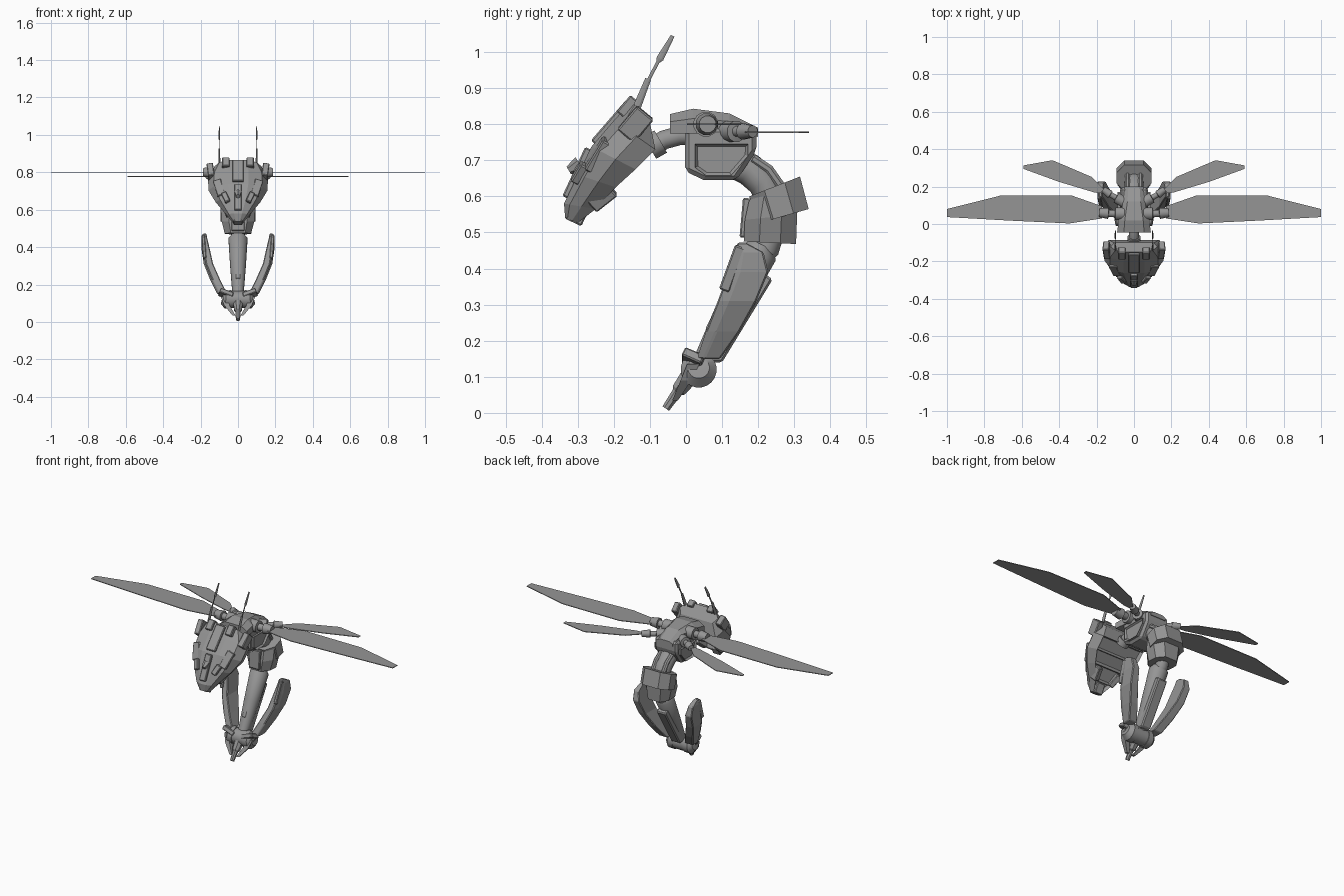
import bpy, bmesh, math
from mathutils import Vector

if "Cube" in bpy.data.objects:
    bpy.data.objects.remove(bpy.data.objects["Cube"])

grey = bpy.data.materials.new("mid grey")
grey.diffuse_color = (0.30, 0.30, 0.30, 1)
grey.use_nodes = True
grey.node_tree.nodes["Principled BSDF"].inputs["Base Color"].default_value = grey.diffuse_color


def make(name, verts, faces, bevel=0, smooth=False):
    me = bpy.data.meshes.new(name)
    me.from_pydata([tuple(v) for v in verts], [], faces)
    bm = bmesh.new()
    bm.from_mesh(me)
    bmesh.ops.recalc_face_normals(bm, faces=bm.faces)
    bm.to_mesh(me)
    bm.free()
    me.materials.append(grey)
    ob = bpy.data.objects.new(name, me)
    bpy.context.collection.objects.link(ob)
    if bevel:
        m = ob.modifiers.new("bevel", 'BEVEL')
        m.width, m.segments, m.limit_method = bevel, 1, 'ANGLE'
    if smooth:
        bpy.context.view_layer.objects.active = ob
        ob.select_set(True)
        bpy.ops.object.shade_smooth_by_angle(angle=math.radians(40))
        ob.select_set(False)
    return ob


def loft(name, loops, **kw):
    """Skin a row of equal closed loops and cap both ends."""
    n, verts = len(loops[0]), [v for lp in loops for v in lp]
    faces = [(i * n + j, i * n + (j + 1) % n, (i + 1) * n + (j + 1) % n, (i + 1) * n + j)
             for i in range(len(loops) - 1) for j in range(n)]
    faces += [tuple(range(n)), tuple(range(len(verts) - n, len(verts)))]
    return make(name, verts, faces, **kw)


def slab(name, prof, x0, x1, **kw):
    """Side outline (y, z) extruded from x0 to x1."""
    return loft(name, [[(x, y, z) for y, z in prof] for x in (x0, x1)], **kw)


def tube(name, pts, radii, sides=16, flat=1.0, **kw):
    """Round bar through points; flat scales its width across x."""
    pts, loops = [Vector(p) for p in pts], []
    for i, p in enumerate(pts):
        d = (pts[min(i + 1, len(pts) - 1)] - pts[max(i - 1, 0)]).normalized()
        ref = Vector((1, 0, 0)) if abs(d.x) < 0.8 else Vector((0, 0, 1))
        u = (ref - d * ref.dot(d)).normalized()
        w = d.cross(u)
        loops.append([p + radii[i] * (flat * math.cos(a) * u + math.sin(a) * w)
                      for a in [(k + 0.5) * 2 * math.pi / sides for k in range(sides)]])
    return loft(name, loops, smooth=sides > 8, **kw)


def box(name, c, size, tilt=0, roll=0, bevel=0.004):
    hx, hy, hz = (s / 2 for s in size)
    ob = loft(name, [[(-hx, -hy, z), (hx, -hy, z), (hx, hy, z), (-hx, hy, z)] for z in (-hz, hz)], bevel=bevel)
    ob.location = c
    ob.rotation_euler = (math.radians(tilt), math.radians(roll), 0)
    return ob


def inset(ob, test, width, depth):
    bm = bmesh.new()
    bm.from_mesh(ob.data)
    fs = [f for f in bm.faces if test(f)]
    bmesh.ops.inset_individual(bm, faces=fs, thickness=width, depth=-depth)
    bm.to_mesh(ob.data)
    bm.free()


# Head: wedge mask, stations give front (y, z), back (y, z) and half width
stations = [(-.15, .865, -.10, .805, .125), (-.20, .81, -.085, .73, .16),
            (-.262, .738, -.14, .675, .158), (-.30, .66, -.195, .625, .12),
            (-.338, .58, -.25, .565, .062), (-.335, .54, -.30, .527, .03)]
section = [(.35, 0), (.8, .18), (1, .55), (.85, 1)]
loops = []
for fy, fz, by, bz, w in stations:
    half = [(k * w, fy + t * (by - fy), fz + t * (bz - fz)) for k, t in section]
    loops.append(half + [(-x, y, z) for x, y, z in reversed(half)])
head = loft("head", loops)
inset(head, lambda f: f.normal.y > .3 and f.normal.z < 0, .012, .02)
box("head_crest", (0, -.207, .805), (.06, .02, .15), -41)
box("face_plate", (0, -.302, .665), (.04, .02, .15), -25)
tube("face_gem", [(0, -.295, .69), (0, -.325, .672)], [.022, .012], 6)
box("chin", (0, -.30, .555), (.05, .05, .06), -25)

for s, side in ((1, "right"), (-1, "left")):
    # Head armour and feelers
    box(side + "_brow_block", (s * .145, -.14, .80), (.035, .06, .085), -40, s * 8)
    box(side + "_crown_tab", (s * .065, -.158, .845), (.04, .04, .06), -40)
    box(side + "_cheek_plate", (s * .10, -.245, .715), (.045, .025, .10), -30, s * 18)
    box(side + "_eye", (s * .065, -.295, .665), (.03, .025, .06), -28, s * 25)
    box(side + "_jaw", (s * .062, -.235, .60), (.03, .05, .075), -50, s * 20)
    tube(side + "_feeler_base", [(s * .1, -.135, .85), (s * .1, -.105, .925)], [.012, .009], 8, .5)
    tube(side + "_feeler", [(s * .1, -.108, .915), (s * .1, -.078, .972), (s * .1, -.072, .982), (s * .1, -.037, 1.045)],
         [.005, .005, .011, .006], 8, .4)

    # Wing sockets
    tube(side + "_front_socket", [(s * .05, .055, .80), (s * .10, .055, .80), (s * .102, .055, .80), (s * .135, .057, .80),
                                  (s * .137, .057, .80), (s * .185, .06, .80)], [.035, .035, .02, .02, .031, .024], 12)
    tube(side + "_rear_socket", [(s * .05, .115, .78), (s * .095, .14, .78), (s * .097, .141, .78), (s * .125, .157, .78),
                                 (s * .127, .158, .78), (s * .165, .185, .78)], [.03, .03, .015, .015, .023, .017], 12)
    # Wings: thin flat blades
    fore = [(.17, .095), (.335, .153), (.71, .153), (1, .08), (1, .037), (.66, .018), (.345, .003), (.17, .03)]
    hind = [(.135, .16), (.227, .252), (.436, .341), (.592, .313), (.592, .295), (.40, .225), (.21, .168)]
    for nm, outline, z in (("_front_wing", fore, .80), ("_rear_wing", hind, .778)):
        loft(side + nm, [[(s * x, y, z + h) for x, y in outline] for h in (-.002, .002)])

    # Chest side panel: raised rim round a sunken face
    rim = [(.025, .745), (.025, .68), (.055, .658), (.125, .658), (.172, .712), (.172, .745)]
    panel = slab(side + "_chest_panel", rim, s * .06, s * .087)
    inset(panel, lambda f: f.normal.x * s > .9, .009, .01)

    # Tail shields: curved blades, (x, x half, front y, back y, z)
    blade = [(.179, .010, .143, .165, .472), (.180, .016, .137, .215, .445), (.173, .022, .118, .228, .39),
             (.158, .025, .088, .195, .31), (.122, .027, .055, .148, .225), (.085, .027, .03, .095, .15)]
    loft(side + "_tail_shield", [[(s * (x - h), a, z), (s * (x + h * .5), a, z), (s * (x + h), a + .3 * (b - a), z),
                                  (s * (x + h), b, z), (s * (x - h), b, z)] for x, h, a, b, z in blade], bevel=.004)
    box(side + "_shield_ridge", (s * .182, .128, .40), (.018, .03, .13), -20, s * 4)
    # Tail hub caps and stinger prongs
    tube(side + "_hub_cap", [(s * .035, .035, .12), (s * .065, .035, .12), (s * .085, .035, .125)], [.05, .05, .03], 20)
    box(side + "_hub_bracket", (s * .065, .02, .148), (.075, .06, .026), -25, -s * 20)
    loft(side + "_prong", [[(s * (x - h), y - h, z), (s * (x + h), y - h, z), (s * (x + h), y + h, z), (s * (x - h), y + h, z)]
                           for x, h, y, z in ((.075, .017, .02, .135), (.06, .015, .0, .09), (.022, .008, -.03, .035))])
    # Rails along the curved waist
    tube(side + "_waist_rail", [(s * .035, .185, .705), (s * .035, .23, .675), (s * .035, .265, .625)], [.014] * 3, 8)

# Neck with collar
tube("neck", [(-.10, .735, .0)] and [(0, -.10, .735), (0, -.06, .757), (0, -.02, .768), (0, .02, .77)], [.027] * 4)
tube("neck_collar", [(0, -.10, .735), (0, -.07, .752)], [.036, .036])

# Chest: faceted body under a tapered back plate
slab("chest", [(-.003, .79), (-.003, .67), (.05, .645), (.14, .645), (.195, .725), (.195, .79)], -.075, .075, bevel=.012)
back = [(-.045, .775, .828, .09), (.02, .775, .843, .082), (.12, .775, .83, .058), (.20, .765, .79, .05)]
loft("back_plate", [[(-w, y, lo), (w, y, lo), (w, y, lo + .6 * (hi - lo)), (w * .6, y, hi), (-w * .6, y, hi),
                     (-w, y, lo + .6 * (hi - lo))] for y, lo, hi, w in back])

# Curved waist
tube("waist", [(0, .13, .695), (0, .175, .675), (0, .215, .64), (0, .238, .595), (0, .245, .55)],
     [.045, .046, .046, .045, .04], 16, 1.1)

# Abdomen: eight-sided block with upper cuff
def octagon(w, a, b, za, zb):
    c = .3 * (b - a)
    pts = [(-w, a + c), (-w * .55, a), (w * .55, a), (w, a + c), (w, b - c), (w * .55, b), (-w * .55, b), (-w, b - c)]
    return [(x, y, za + (y - a) / (b - a) * (zb - za)) for x, y in pts]

loft("abdomen", [octagon(.07, .16, .305, .475, .468), octagon(.088, .163, .308, .535, .55), octagon(.088, .175, .315, .59, .64)])
loft("abdomen_cuff", [octagon(.093, .20, .34, .525, .565), octagon(.093, .175, .316, .60, .655)])
box("abdomen_front_plate", (0, .168, .54), (.07, .03, .11), -5)
tube("tail_joint", [(0, .235, .49), (0, .225, .455), (0, .205, .43)], [.035, .035, .03])

# Tail: tapered core with spine, hub and stinger
tube("tail_core", [(0, .213, .465), (0, .203, .445), (0, .13, .30), (0, .05, .145)], [.035, .052, .043, .03], 16)
slab("tail_spine", [(.20, .40), (.24, .37), (.225, .345), (.10, .14), (.05, .14)], -.03, .03, bevel=.006)
box("tail_front_strip", (0, .11, .325), (.028, .02, .22), -26)
tube("tail_hub", [(-.05, .035, .12), (.05, .035, .12)], [.046, .046], 20)
tube("stinger", [(0, .02, .115), (0, -.02, .063), (0, -.025, .057), (0, -.056, .012)], [.03, .022, .015, .012], 8)
